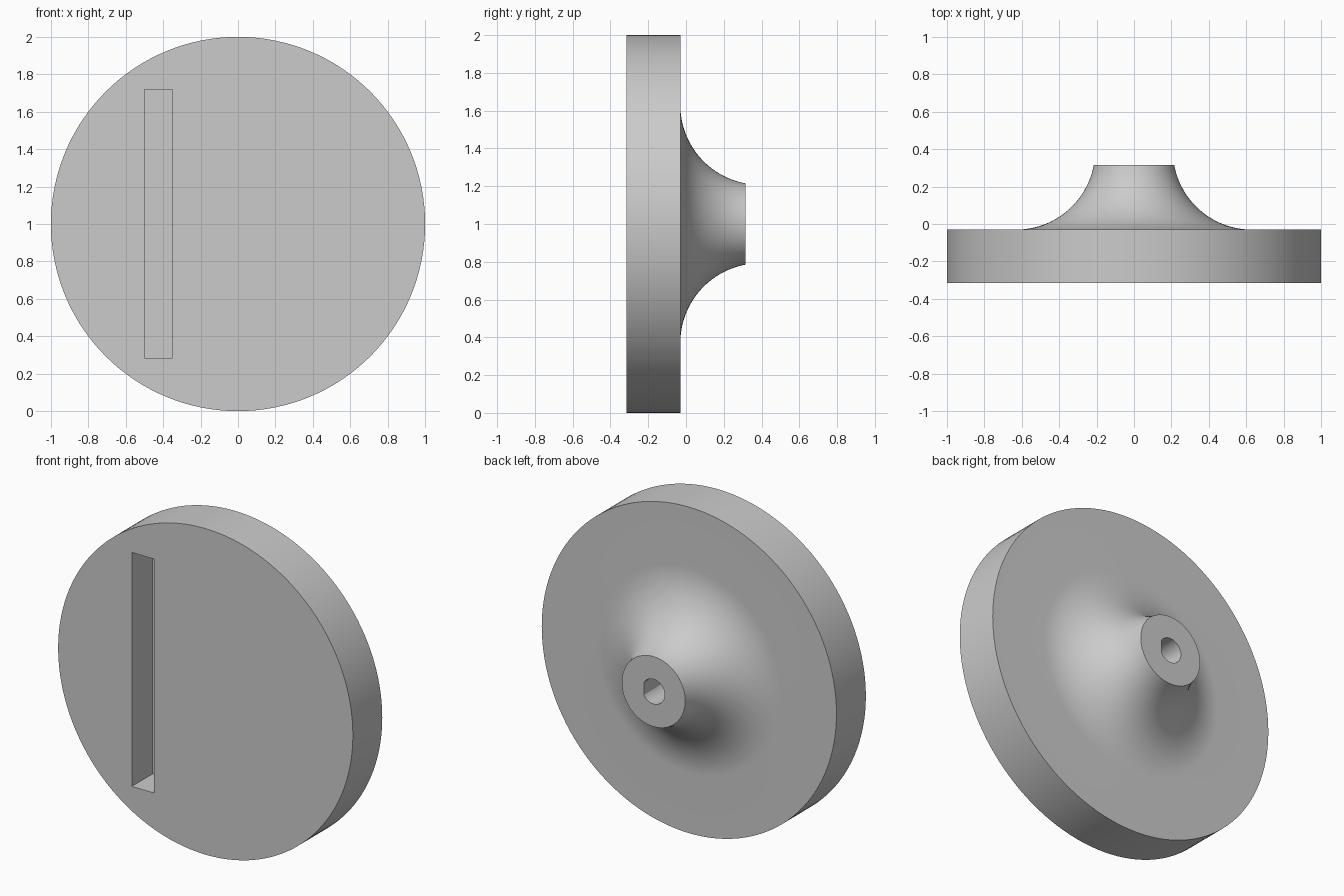
import bpy, bmesh, math
from mathutils import Matrix, Vector

if "Cube" in bpy.data.objects:
    bpy.data.objects.remove(bpy.data.objects["Cube"], do_unlink=True)

FRONT, FACE, BACK = -0.315, -0.03, 0.315   # y of dial front, dial back, neck end
CENTRE_Z = 1.0
SIDES = 128

grey = bpy.data.materials.new("plain grey")
grey.use_nodes = True
colour = (0.6, 0.6, 0.6, 1)
grey.diffuse_color = colour
grey.node_tree.nodes["Principled BSDF"].inputs["Base Color"].default_value = colour


def to_object(name, bm):
    bmesh.ops.recalc_face_normals(bm, faces=bm.faces)
    mesh = bpy.data.meshes.new(name)
    bm.to_mesh(mesh)
    bm.free()
    mesh.materials.append(grey)
    obj = bpy.data.objects.new(name, mesh)
    bpy.context.collection.objects.link(obj)
    return obj


def lathe(name, profile):
    """Revolve (radius, y) points about the dial axis, closing both ends."""
    bm = bmesh.new()
    rings = []
    for r, y in profile:
        angles = [2 * math.pi * i / SIDES for i in range(SIDES)]
        rings.append([bm.verts.new((r * math.cos(a), y, CENTRE_Z + r * math.sin(a)))
                      for a in angles])
    for a, b in zip(rings, rings[1:]):
        for i in range(SIDES):
            j = (i + 1) % SIDES
            bm.faces.new((a[i], a[j], b[j], b[i]))
    bm.faces.new(rings[0])
    bm.faces.new(rings[-1])
    return to_object(name, bm)


def prism(name, outline, y0, y1):
    """Extrude an (x, z) outline along y."""
    bm = bmesh.new()
    face = bm.faces.new([bm.verts.new((x, y0, z)) for x, z in outline])
    new = bmesh.ops.extrude_face_region(bm, geom=[face])["geom"]
    verts = [v for v in new if isinstance(v, bmesh.types.BMVert)]
    bmesh.ops.translate(bm, verts=verts, vec=(0, y1 - y0, 0))
    return to_object(name, bm)


def cut(obj, cutter):
    cutter.hide_render = True
    mod = obj.modifiers.new("cut", "BOOLEAN")
    mod.operation = "DIFFERENCE"
    mod.solver = "EXACT"
    mod.object = cutter
    bpy.context.view_layer.objects.active = obj
    bpy.ops.object.modifier_apply(modifier=mod.name)
    bpy.data.objects.remove(cutter, do_unlink=True)


# Dial disc flowing into a concave neck, tangent to the disc's back face
base_r, neck_r = 0.63, 0.215
rise = BACK - FACE
radius = ((base_r - neck_r) ** 2 + rise ** 2) / (2 * rise)
sweep = math.acos((radius - rise) / radius)
profile = [(1, FRONT), (1, FACE)]
for i in range(25):
    t = sweep * i / 24
    profile.append((base_r - radius * math.sin(t), FACE + radius * (1 - math.cos(t))))
dial = lathe("dial_with_neck", profile)

# Pointer slot in the front face
slot = [(-0.5, 0.285), (-0.35, 0.285), (-0.35, 1.72), (-0.5, 1.72)]
cut(dial, prism("slot_cutter", slot, FRONT - 0.1, FRONT + 0.2))

# Shaft hole in the neck, with one flat side
hole_r, flat_x = 0.076, 0.066
start = math.acos(flat_x / hole_r)
steps = 40
hole = []
for i in range(steps + 1):
    a = start + (2 * math.pi - 2 * start) * i / steps
    hole.append((hole_r * math.cos(a), CENTRE_Z + hole_r * math.sin(a)))
cut(dial, prism("hole_cutter", hole, BACK - 0.4, BACK + 0.1))

# Smooth curves, crisp edges
bpy.ops.object.select_all(action="DESELECT")
dial.select_set(True)
bpy.context.view_layer.objects.active = dial
bpy.ops.object.shade_smooth_by_angle(angle=math.radians(25))
